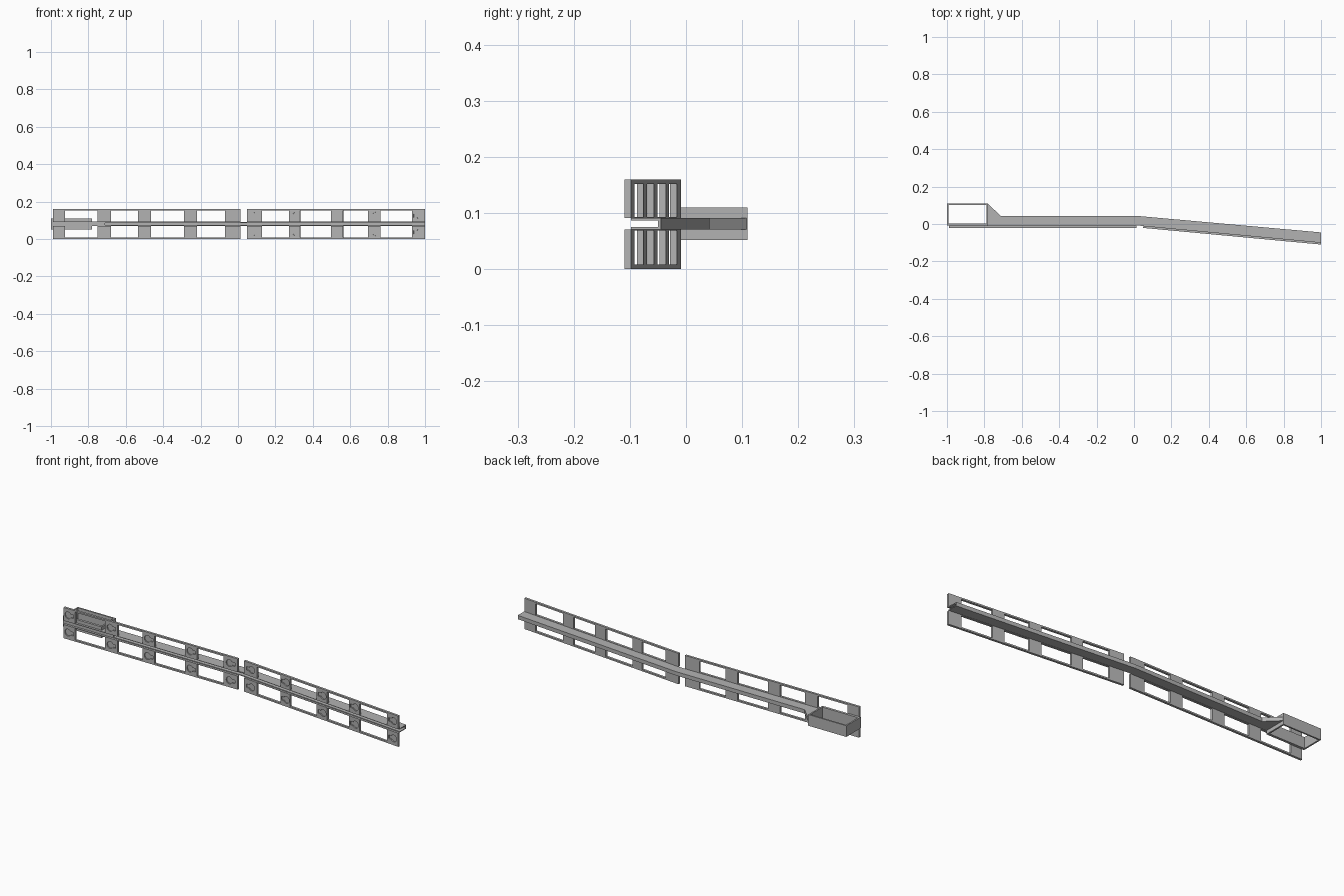
import bpy, bmesh, math
from mathutils import Matrix, Vector

cube = bpy.data.objects.get("Cube")
if cube:
    bpy.data.objects.remove(cube, do_unlink=True)

grey = bpy.data.materials.new("plain_grey")
grey.use_nodes = True
colour = (0.45, 0.45, 0.45, 1)
grey.diffuse_color = colour
grey.node_tree.nodes["Principled BSDF"].inputs["Base Color"].default_value = colour


def prism(bm, points, offset):
    """Extrude a flat polygon along an offset."""
    face = bm.faces.new([bm.verts.new(p) for p in points])
    top = bmesh.ops.extrude_face_region(bm, geom=[face])["geom"]
    moved = [v for v in top if isinstance(v, bmesh.types.BMVert)]
    bmesh.ops.translate(bm, verts=moved, vec=Vector(offset))


def plan(bm, points, z0, z1):
    prism(bm, [(x, y, z0) for x, y in points], (0, 0, z1 - z0))


def elevation(bm, points, y0, y1):
    prism(bm, [(x, y0, z) for x, z in points], (0, y1 - y0, 0))


def rect(a0, a1, b0, b1):
    return [(a0, b0), (a1, b0), (a1, b1), (a0, b1)]


def make(name, bm):
    bmesh.ops.recalc_face_normals(bm, faces=bm.faces[:])
    mesh = bpy.data.meshes.new(name)
    bm.to_mesh(mesh)
    bm.free()
    mesh.materials.append(grey)
    obj = bpy.data.objects.new(name, mesh)
    bpy.context.collection.objects.link(obj)
    return obj


def carve(obj, bm):
    """Cut the shapes in bm out of obj."""
    cutter = make("cutter", bm)
    cutter.hide_render = True
    mod = obj.modifiers.new("cut", 'BOOLEAN')
    mod.operation, mod.solver, mod.object = 'DIFFERENCE', 'EXACT', cutter
    bpy.context.view_layer.objects.active = obj
    bpy.ops.object.modifier_apply(modifier="cut")
    bpy.data.objects.remove(cutter, do_unlink=True)


def keyhole(cx, cz, tail):
    """Round hole with a narrow slot on one side."""
    pts = []
    for i in range(17):
        a = math.radians(30 + 300 * i / 16)
        pts.append((cx + tail * (0.018 * math.cos(a) - 0.007), cz + 0.018 * math.sin(a)))
    return pts + [(cx + tail * 0.025, cz - 0.009), (cx + tail * 0.025, cz + 0.009)]


BACK, THICK = -0.009, 0.012
FRONT = BACK - THICK
MID, HEIGHT = 0.081, 0.16


def panel(name, posts, tail, upper):
    """Slotted rail strip with posts and blind keyholes."""
    z0, z1 = (0.091, HEIGHT) if upper else (0, 0.071)
    w0, w1 = (z0 + 0.002, z1 - 0.008) if upper else (z0 + 0.008, z1 - 0.002)
    bm = bmesh.new()
    elevation(bm, rect(posts[0][0], posts[-1][1], z0, z1), FRONT, BACK)
    obj = make(name, bm)
    cuts = bmesh.new()
    for a, b in zip(posts, posts[1:]):
        elevation(cuts, rect(a[1], b[0], w0, w1), FRONT - 0.02, BACK + 0.02)
    for a, b in posts:
        elevation(cuts, keyhole((a + b) / 2, (z0 + z1) / 2, tail), FRONT - 0.02, FRONT + 0.006)
    carve(obj, cuts)
    return obj


left_posts = [(-0.99, -0.925), (-0.75, -0.68), (-0.535, -0.465), (-0.29, -0.22), (-0.07, 0.013)]
right_posts = [(0.05, 0.13), (0.275, 0.335), (0.5, 0.565), (0.70, 0.765), (0.935, 1.004)]

# Straight and angled mounting panels
pivot = Vector((0.05, BACK, 0))
swing = (Matrix.Translation(pivot) @ Matrix.Rotation(-math.atan(0.0935), 4, 'Z')
         @ Matrix.Translation(-pivot))
for upper in (True, False):
    level = "upper" if upper else "lower"
    panel("straight_panel_" + level, left_posts, 1, upper)
    angled = panel("angled_panel_" + level, right_posts, -1, upper)
    angled.data.transform(swing)

# Bent channel beam with a gusset, open to the front
back_edge = [(-0.78, 0.108), (-0.712, 0.042), (0.03, 0.042), (1.0, -0.045)]
bm = bmesh.new()
plan(bm, back_edge + [(1.0, -0.098), (0.03, BACK), (-0.78, BACK)], MID - 0.01, MID + 0.01)
beam = make("channel_beam", bm)
inner = [(x, y - 0.005) for x, y in back_edge[1:]]
cuts = bmesh.new()
plan(cuts, [(-0.712, -0.03)] + inner + [(1.1, -0.059), (1.1, -0.16), (0.03, -0.03)],
     MID - 0.006, MID + 0.006)
carve(beam, cuts)

# Open rectangular sleeve at the end
bm = bmesh.new()
plan(bm, rect(-1.0, -0.78, BACK, 0.11), 0.052, 0.11)
sleeve = make("end_sleeve", bm)
cuts = bmesh.new()
plan(cuts, rect(-0.992, -0.788, 0.004, 0.102), 0, 0.2)
carve(sleeve, cuts)
